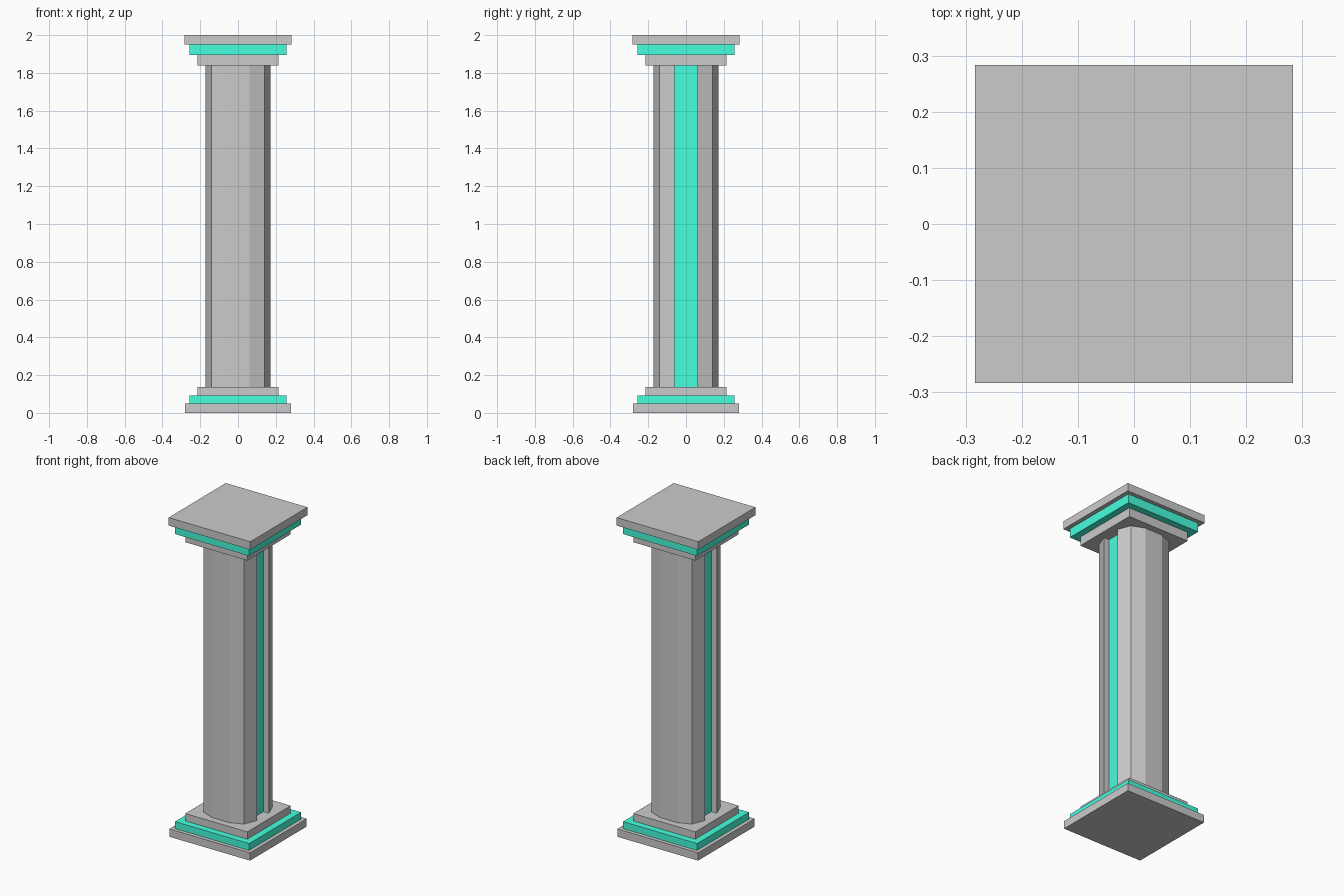
import bpy, bmesh

if "Cube" in bpy.data.objects:
    bpy.data.objects.remove(bpy.data.objects["Cube"])

accent = bpy.data.materials.new("green_accent")
accent.diffuse_color = (0.06, 1.0, 0.73, 1)
accent.use_nodes = True
accent.node_tree.nodes["Principled BSDF"].inputs["Base Color"].default_value = accent.diffuse_color
stone = bpy.data.materials.new("stone_grey")
stone.diffuse_color = (0.8, 0.8, 0.8, 1)
stone.use_nodes = True
stone.node_tree.nodes["Principled BSDF"].inputs["Base Color"].default_value = stone.diffuse_color


def slab(name, half, z0, z1, mat=None):
    bpy.ops.mesh.primitive_cube_add(size=1, location=(0, 0, (z0 + z1) / 2))
    ob = bpy.context.object
    ob.name = name
    ob.scale = (2 * half, 2 * half, z1 - z0)
    bpy.ops.object.transform_apply(location=False, rotation=False, scale=True)
    if mat:
        ob.data.materials.append(mat)
    return ob


# Stepped base and capital
slab("base_plinth", 0.28, 0.0, 0.049)
slab("base_green_band", 0.257, 0.049, 0.092, accent)
slab("base_collar", 0.215, 0.092, 0.138)
slab("capital_collar", 0.215, 1.838, 1.894)
slab("capital_green_band", 0.257, 1.894, 1.95, accent)
slab("capital_top", 0.283, 1.95, 2.0)

# Twelve-sided shaft with a green-backed groove on the left and right sides
half_profile = [(0.06, -0.172), (0.14, -0.14), (0.172, -0.06), (0.134, -0.06),
                (0.134, 0.06), (0.172, 0.06), (0.14, 0.14), (0.06, 0.172)]
profile = half_profile + [(-x, -y) for x, y in half_profile]

bm = bmesh.new()
bottom = bm.faces.new([bm.verts.new((x, y, 0.138)) for x, y in profile])
extruded = bmesh.ops.extrude_face_region(bm, geom=[bottom], use_keep_orig=True)
top_verts = [g for g in extruded["geom"] if isinstance(g, bmesh.types.BMVert)]
bmesh.ops.translate(bm, verts=top_verts, vec=(0, 0, 1.7))
bmesh.ops.recalc_face_normals(bm, faces=bm.faces)
for face in bm.faces:
    if all(abs(abs(v.co.x) - 0.134) < 1e-4 for v in face.verts):
        face.material_index = 1  # groove backs

mesh = bpy.data.meshes.new("shaft")
bm.to_mesh(mesh)
bm.free()
mesh.materials.append(stone)
mesh.materials.append(accent)
bpy.context.collection.objects.link(bpy.data.objects.new("shaft", mesh))
